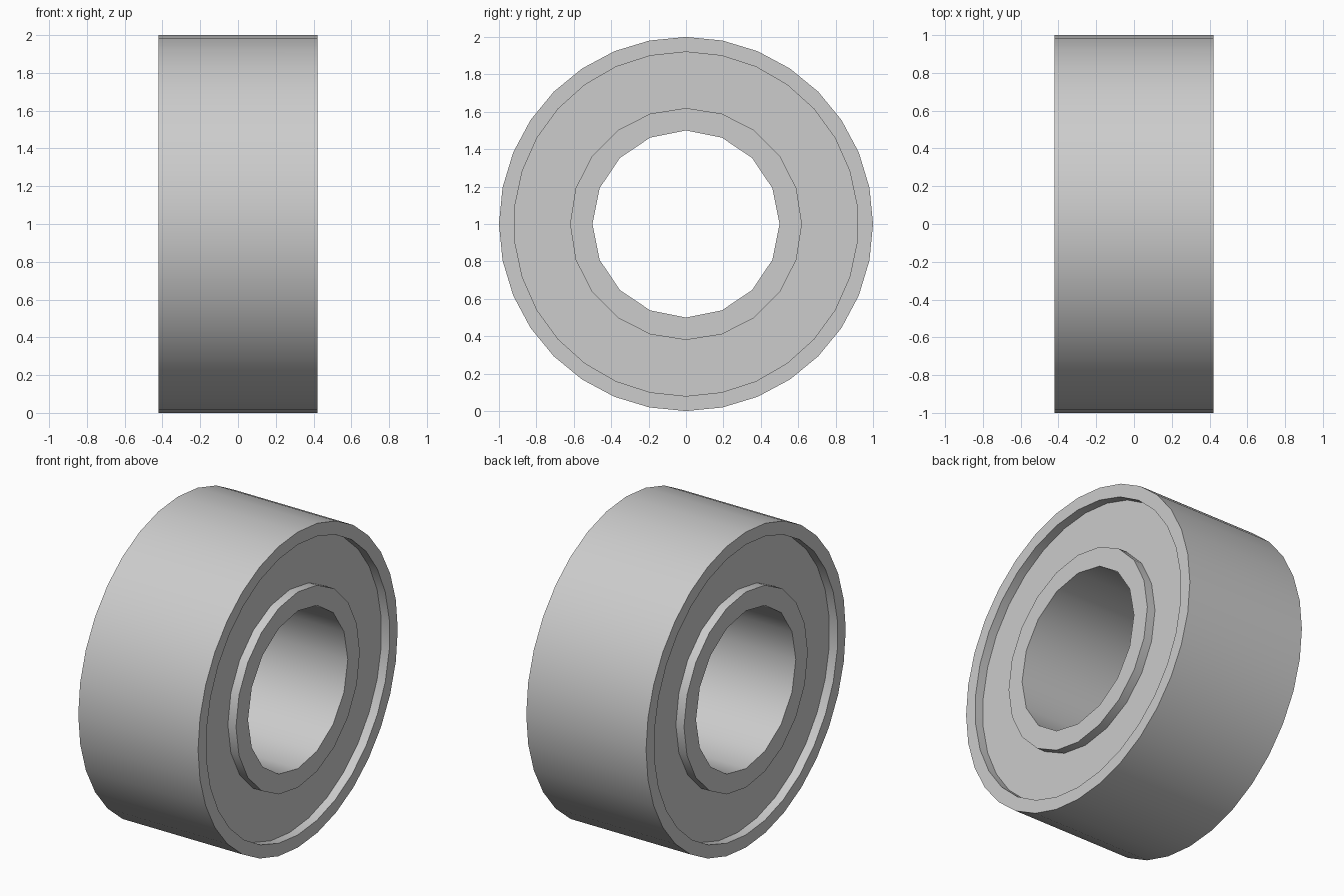
import bpy, bmesh, math

cube = bpy.data.objects.get("Cube")
if cube:
    bpy.data.objects.remove(cube, do_unlink=True)

# Single steel grey for every part
steel = bpy.data.materials.new("steel_grey")
steel.use_nodes = True
grey = (0.604, 0.604, 0.604, 1)
steel.diffuse_color = grey
steel.node_tree.nodes["Principled BSDF"].inputs["Base Color"].default_value = grey


def circle(bm, x, radius, sides):
    """Vertices around the x axis, the first one at the top."""
    angles = [math.tau * i / sides for i in range(sides)]
    return [bm.verts.new((x, radius * math.sin(a), 1 + radius * math.cos(a)))
            for a in angles]


def join_circles(bm, a, b):
    """Zip two circles together by angle, whatever their side counts."""
    n, m = len(a), len(b)
    i = j = 0
    while i < n or j < m:
        if (i + 1) * m <= (j + 1) * n and i < n:
            bm.faces.new((a[i], a[(i + 1) % n], b[j % m]))
            i += 1
        else:
            bm.faces.new((a[i % n], b[(j + 1) % m], b[j]))
            j += 1


def make_ring(name, outer, outer_sides, inner, inner_sides, half_width):
    """Washer-shaped solid; its outer and inner walls may differ in side count."""
    bm = bmesh.new()
    loops = [circle(bm, x, r, n)
             for x, r, n in ((-half_width, outer, outer_sides),
                             (half_width, outer, outer_sides),
                             (half_width, inner, inner_sides),
                             (-half_width, inner, inner_sides))]
    for i in range(4):
        join_circles(bm, loops[i], loops[(i + 1) % 4])
    bmesh.ops.recalc_face_normals(bm, faces=bm.faces[:])
    mesh = bpy.data.meshes.new(name)
    bm.to_mesh(mesh)
    bm.free()
    mesh.materials.append(steel)
    obj = bpy.data.objects.new(name, mesh)
    bpy.context.collection.objects.link(obj)
    bpy.ops.object.select_all(action="DESELECT")
    obj.select_set(True)
    bpy.context.view_layer.objects.active = obj
    bpy.ops.object.shade_smooth_by_angle(angle=math.radians(30))


HALF = 0.42      # half width of the bearing
RECESS = 0.057   # depth of the seals below the ring faces
LAP = 0.01       # seal edges tucked into the rings

make_ring("outer_ring", 1.0, 32, 0.92, 30, HALF)
make_ring("inner_ring", 0.62, 20, 0.5, 16, HALF)
make_ring("recessed_seal", 0.92 + LAP, 30, 0.62 - LAP, 20, HALF - RECESS)
